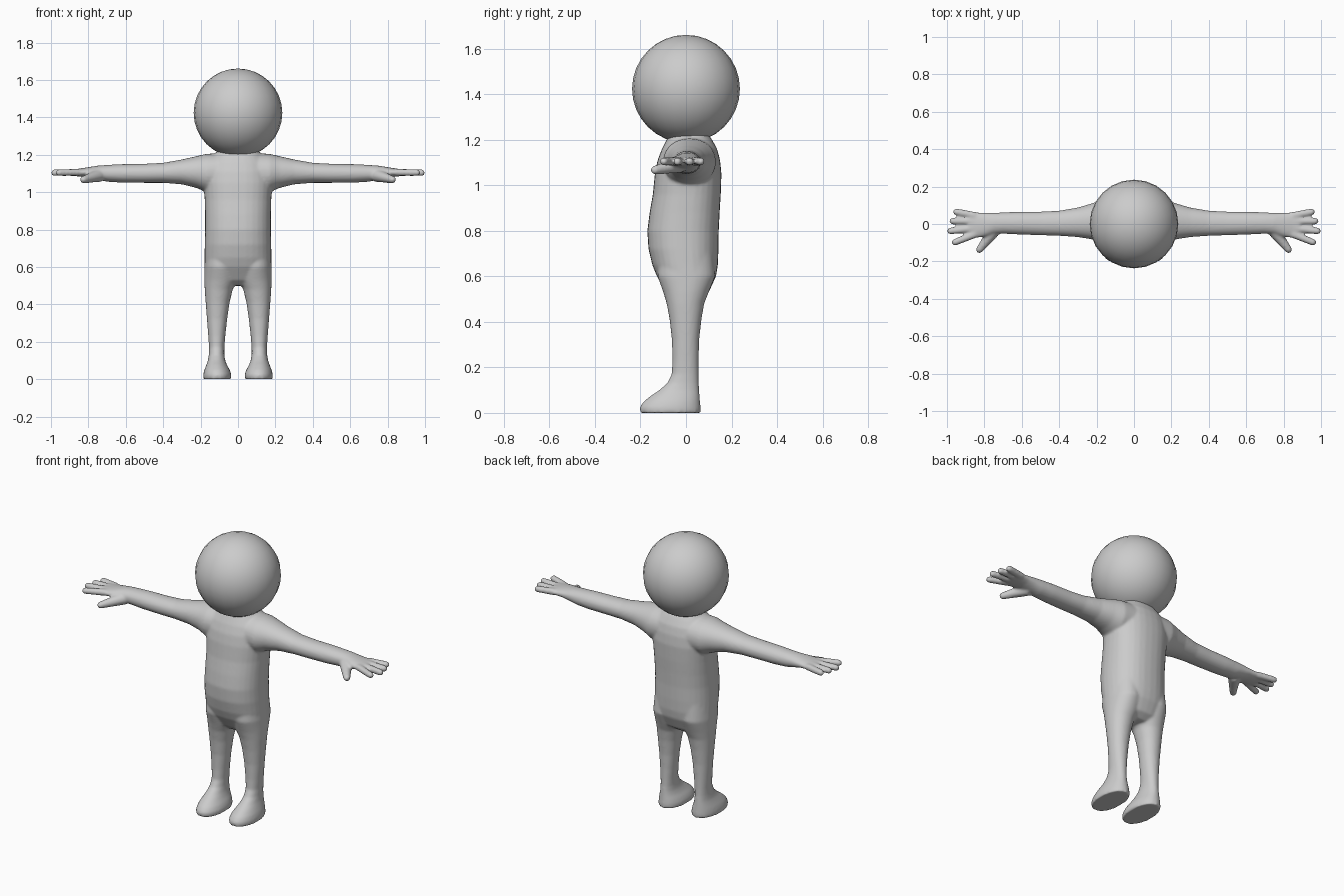
import bpy, bmesh, math
from mathutils import Vector

grey = bpy.data.materials.new("light_grey")
grey.diffuse_color = (0.6, 0.6, 0.6, 1)


def loft(bm, rings, axis, side=1, power=2.0, n=32):
    """Skin rings (position, a_min, a_max, b_min, b_max); axis 'z' uses a=x, b=y, axis 'x' uses a=y, b=z."""
    loops = []
    for pos, a0, a1, b0, b1 in rings:
        loop = []
        for i in range(n):
            t = 2 * math.pi * i / n
            c, s = math.cos(t), math.sin(t)
            a = (a0 + a1) / 2 + (a1 - a0) / 2 * math.copysign(abs(c) ** (2 / power), c)
            b = (b0 + b1) / 2 + (b1 - b0) / 2 * math.copysign(abs(s) ** (2 / power), s)
            co = (a * side, b, pos) if axis == 'z' else (pos * side, a, b)
            loop.append(bm.verts.new(co))
        loops.append(loop)
    for lo, hi in zip(loops, loops[1:]):
        for i in range(n):
            j = (i + 1) % n
            bm.faces.new((lo[i], lo[j], hi[j], hi[i]))
    bm.faces.new(loops[0][::-1])
    bm.faces.new(loops[-1])


def finger(bm, start, end, r0, r1, side):
    """Tapered rod with a rounded tip."""
    p, q = Vector(start), Vector(end)
    p.x *= side
    q.x *= side
    d = (q - p).normalized()
    q -= d * r1
    u = d.cross(Vector((0, 0, 1))).normalized()
    v = d.cross(u)
    steps = [(p, r0), (q, r1)]
    steps += [(q + d * r1 * math.sin(t), r1 * math.cos(t)) for t in (0.4, 0.8, 1.2, 1.5)]
    n = 12
    loops = [[bm.verts.new(c + (u * math.cos(k * 2 * math.pi / n) + v * math.sin(k * 2 * math.pi / n)) * r)
              for k in range(n)] for c, r in steps]
    for lo, hi in zip(loops, loops[1:]):
        for i in range(n):
            j = (i + 1) % n
            bm.faces.new((lo[i], lo[j], hi[j], hi[i]))
    bm.faces.new(loops[0][::-1])
    bm.faces.new(loops[-1])


bm = bmesh.new()

# torso and neck
torso = [
    (0.50, 0.10, -0.05, 0.06), (0.53, 0.15, -0.085, 0.10), (0.60, 0.18, -0.128, 0.132),
    (0.65, 0.179, -0.148, 0.14), (0.72, 0.178, -0.165, 0.143), (0.80, 0.176, -0.17, 0.144),
    (0.88, 0.176, -0.16, 0.148), (0.96, 0.178, -0.146, 0.153), (1.05, 0.185, -0.137, 0.156),
    (1.11, 0.18, -0.125, 0.15), (1.16, 0.165, -0.106, 0.137), (1.20, 0.13, -0.085, 0.115),
    (1.23, 0.10, -0.07, 0.095)]
loft(bm, [(z, -w, w, y0, y1) for z, w, y0, y1 in torso], 'z', power=2.3)

# legs with feet, listed from the sole upwards
leg = [
    (0.00, 0.036, 0.186, -0.202, 0.064), (0.025, 0.035, 0.186, -0.204, 0.064),
    (0.05, 0.044, 0.18, -0.186, 0.062), (0.075, 0.058, 0.17, -0.155, 0.06),
    (0.10, 0.068, 0.161, -0.118, 0.058), (0.13, 0.073, 0.156, -0.083, 0.056),
    (0.17, 0.073, 0.155, -0.063, 0.055), (0.23, 0.068, 0.159, -0.06, 0.055),
    (0.32, 0.058, 0.166, -0.062, 0.058), (0.41, 0.045, 0.173, -0.072, 0.068),
    (0.48, 0.028, 0.178, -0.085, 0.08), (0.53, 0.005, 0.18, -0.10, 0.10),
    (0.60, 0.0, 0.18, -0.125, 0.128), (0.70, 0.0, 0.172, -0.12, 0.12)]

# arms with palms, listed from the chest outwards
arm = [
    (0.08, -0.10, 0.135, 1.00, 1.21), (0.17, -0.10, 0.13, 1.00, 1.205),
    (0.22, -0.083, 0.112, 1.022, 1.193), (0.30, -0.07, 0.088, 1.042, 1.175),
    (0.40, -0.063, 0.071, 1.05, 1.157), (0.50, -0.06, 0.066, 1.05, 1.152),
    (0.62, -0.056, 0.065, 1.051, 1.15), (0.70, -0.052, 0.062, 1.056, 1.146),
    (0.75, -0.053, 0.06, 1.067, 1.142), (0.80, -0.068, 0.06, 1.078, 1.134),
    (0.85, -0.076, 0.064, 1.084, 1.126), (0.885, -0.072, 0.064, 1.088, 1.122)]

digits = [((0.85, 0.045), (0.968, 0.068)), ((0.85, 0.014), (0.988, 0.016)),
          ((0.85, -0.022), (1.0, -0.04)), ((0.85, -0.055), (0.974, -0.104))]

for side in (1, -1):
    loft(bm, leg, 'z', side, 2.1)
    loft(bm, arm, 'x', side, 2.1)
    for (x0, y0), (x1, y1) in digits:
        finger(bm, (x0, y0, 1.106), (x1, y1, 1.104), 0.02, 0.0185, side)
    # thumb
    finger(bm, (0.74, -0.025, 1.09), (0.838, -0.152, 1.064), 0.036, 0.02, side)

bmesh.ops.recalc_face_normals(bm, faces=bm.faces)
mesh = bpy.data.meshes.new("body")
bm.to_mesh(mesh)
bm.free()
mesh.materials.append(grey)
body = bpy.data.objects.new("body", mesh)
bpy.context.collection.objects.link(body)

# fuse the limbs into one soft skin
remesh = body.modifiers.new("fuse", 'REMESH')
remesh.mode = 'VOXEL'
remesh.voxel_size = 0.007
remesh.use_smooth_shade = True
soften = body.modifiers.new("soften", 'SMOOTH')
soften.factor = 0.5
soften.iterations = 8

# head
bpy.ops.mesh.primitive_uv_sphere_add(segments=24, ring_count=16, radius=0.237, location=(0, 0, 1.424))
head = bpy.context.object
head.name = "head"
head.data.materials.append(grey)
bpy.ops.object.shade_smooth()
